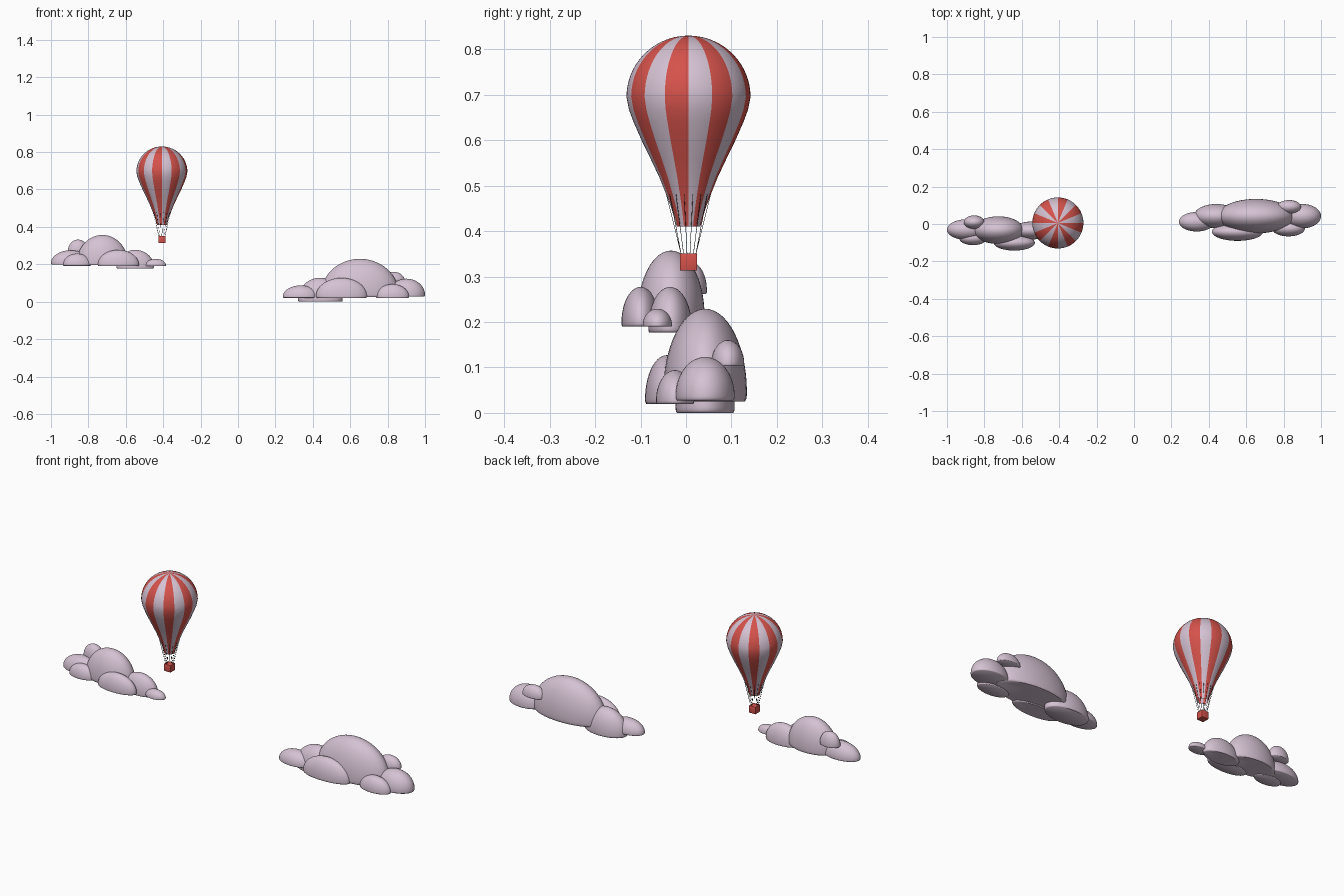
import bpy, bmesh, math
from mathutils import Vector

if "Cube" in bpy.data.objects:
    bpy.data.objects.remove(bpy.data.objects["Cube"])


def material(name, rgb):
    m = bpy.data.materials.new(name)
    m.diffuse_color = (*rgb, 1)
    m.use_nodes = True
    m.node_tree.nodes["Principled BSDF"].inputs["Base Color"].default_value = m.diffuse_color
    return m


MAUVE = material("pale_mauve", (0.665, 0.54, 0.65))
RED = material("warm_red", (0.67, 0.085, 0.07))
DARK = material("dark_rope", (0.02, 0.02, 0.03))


def finish(bm, name, mats, smooth=40):
    bmesh.ops.recalc_face_normals(bm, faces=bm.faces)
    me = bpy.data.meshes.new(name)
    bm.to_mesh(me)
    bm.free()
    for m in mats:
        me.materials.append(m)
    ob = bpy.data.objects.new(name, me)
    bpy.context.collection.objects.link(ob)
    if smooth:
        bpy.ops.object.select_all(action='DESELECT')
        ob.select_set(True)
        bpy.context.view_layer.objects.active = ob
        bpy.ops.object.shade_smooth_by_angle(angle=math.radians(smooth))
    return ob


def lathe(bm, profile, segs, cap_bottom=False):
    """Revolve (radius, z) points; the last point is the pole."""
    rings = [[bm.verts.new((r * math.cos(2 * math.pi * i / segs),
                            r * math.sin(2 * math.pi * i / segs), z))
              for i in range(segs)] for r, z in profile[:-1]]
    pole = bm.verts.new((0, 0, profile[-1][1]))
    for a, b in zip(rings, rings[1:]):
        for i in range(segs):
            j = (i + 1) % segs
            bm.faces.new((a[i], a[j], b[j], b[i]))
    for i in range(segs):
        bm.faces.new((rings[-1][i], rings[-1][(i + 1) % segs], pole))
    if cap_bottom:
        bm.faces.new(rings[0][::-1])


# Cloud puffs: flat-bottomed domes with a softly rounded lower rim
DOME = [(0.95, 0.0), (0.98, 0.02), (0.995, 0.05), (1.0, 0.1)]
DOME += [(math.cos(t), 0.1 + 0.9 * math.sin(t))
         for t in (math.pi / 2 * k / 14 for k in range(1, 15))]


def cloud(name, puffs):
    for n, (x0, x1, y, ry, z0, z1) in enumerate(puffs, 1):
        bm = bmesh.new()
        lathe(bm, DOME, 48, True)
        for v in bm.verts:
            v.co = Vector(((x0 + x1) / 2 + v.co.x * (x1 - x0) / 2,
                           y + v.co.y * ry, z0 + v.co.z * (z1 - z0)))
        finish(bm, f"{name}_puff_{n}", [MAUVE], 50)


# x min, x max, y centre, y radius, z base, z top
cloud("left_cloud", [
    (-0.86, -0.59, -0.033, 0.074, 0.195, 0.357),
    (-1.00, -0.79, -0.030, 0.055, 0.198, 0.275),
    (-0.91, -0.80, 0.010, 0.036, 0.262, 0.332),
    (-0.935, -0.786, -0.075, 0.038, 0.192, 0.257),
    (-0.75, -0.53, -0.100, 0.042, 0.190, 0.277),
    (-0.65, -0.45, -0.035, 0.048, 0.177, 0.277),
    (-0.495, -0.385, -0.063, 0.032, 0.190, 0.229),
])
cloud("right_cloud", [
    (0.446, 0.858, 0.042, 0.092, 0.025, 0.229),
    (0.24, 0.43, 0.012, 0.052, 0.021, 0.087),
    (0.32, 0.56, 0.042, 0.065, 0.0, 0.128),
    (0.417, 0.69, -0.042, 0.048, 0.020, 0.127),
    (0.738, 0.914, -0.024, 0.042, 0.020, 0.094),
    (0.80, 1.00, 0.042, 0.065, 0.027, 0.123),
    (0.765, 0.893, 0.092, 0.036, 0.103, 0.160),
])

CX, CY = -0.407, 0.0055

# Balloon envelope: sixteen alternating gores
profile = [(0.026, 0.41), (0.0375, 0.45), (0.049, 0.48), (0.065, 0.52),
           (0.084, 0.56), (0.1035, 0.60), (0.121, 0.64), (0.131, 0.667)]
profile += [(0.1365 * math.cos(t), 0.695 + 0.135 * math.sin(t))
            for t in (math.pi / 2 * k / 14 for k in range(15))]
bm = bmesh.new()
lathe(bm, profile, 64)
for f in bm.faces:
    c = f.calc_center_median()
    f.material_index = math.floor(math.atan2(c.y, c.x) / (math.pi / 8)) % 2
bmesh.ops.translate(bm, verts=bm.verts, vec=(CX, CY, 0))
finish(bm, "balloon_envelope", [MAUVE, RED])

# Basket
bm = bmesh.new()
bmesh.ops.create_cube(bm, size=1)
bmesh.ops.scale(bm, verts=bm.verts, vec=(0.038, 0.038, 0.038))
bmesh.ops.bevel(bm, geom=bm.edges[:], offset=0.0015, segments=2,
                affect='EDGES', profile=0.5)
bmesh.ops.translate(bm, verts=bm.verts, vec=(CX, CY, 0.332))
finish(bm, "basket", [RED])

# Ropes from the basket rim to the lower envelope
bm = bmesh.new()
for k in range(16):
    a = math.pi / 8 * (k + 0.5)
    d = Vector((math.cos(a), math.sin(a), 0))
    foot = d * (0.016 / max(abs(d.x), abs(d.y))) + Vector((0, 0, 0.349))
    head = d * 0.0495 + Vector((0, 0, 0.48))
    axis = head - foot
    made = bmesh.ops.create_cone(bm, segments=5, radius1=0.0006, radius2=0.0006,
                                 depth=axis.length, cap_ends=True)["verts"]
    rot = axis.to_track_quat('Z', 'Y')
    for v in made:
        v.co = rot @ v.co + (foot + head) / 2 + Vector((CX, CY, 0))
finish(bm, "basket_ropes", [DARK], 0)
